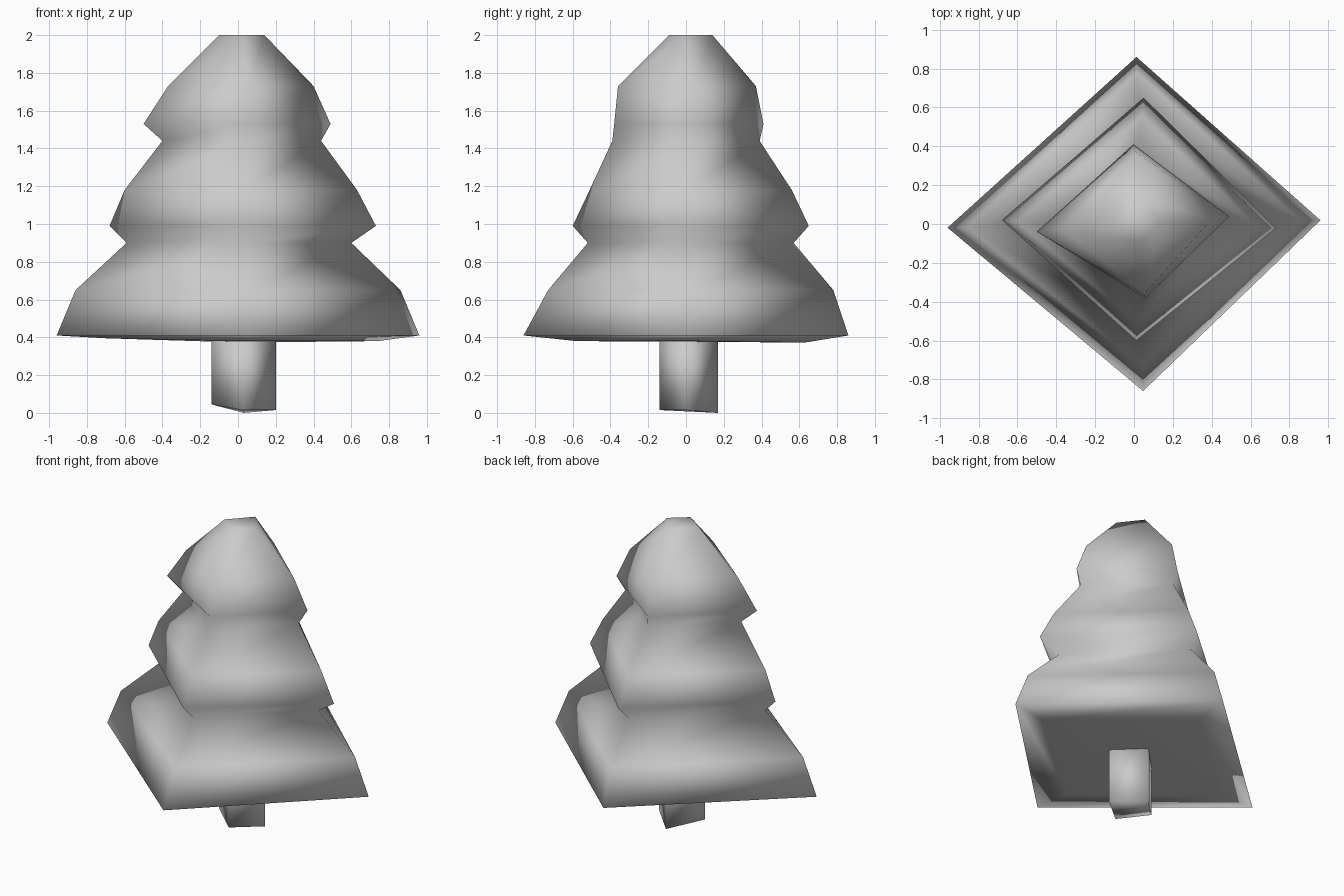
import bpy
import bmesh

cube = bpy.data.objects.get("Cube")
if cube:
    bpy.data.objects.remove(cube, do_unlink=True)

# One plain grey for the whole tree
grey = bpy.data.materials.new("plain grey")
grey.use_nodes = True
color = (0.6, 0.6, 0.6, 1)
grey.diffuse_color = color
grey.node_tree.nodes["Principled BSDF"].inputs["Base Color"].default_value = color


def corners(z, x_min, x_max, y_min, y_max, turn, tilt=0.0):
    """Four corners of a slightly turned diamond section."""
    mid = 0.03
    return [
        (x_min, x_min * turn, z + tilt),
        (mid - y_min * turn, y_min, z),
        (x_max, x_max * turn, z),
        (mid - y_max * turn, y_max, z - tilt / 2),
    ]


def loft(name, sections):
    """Skin a stack of diamond sections and cap both ends."""
    bm = bmesh.new()
    rings = [[bm.verts.new(co) for co in corners(*s)] for s in sections]
    for low, high in zip(rings, rings[1:]):
        for i in range(4):
            j = (i + 1) % 4
            bm.faces.new((low[i], low[j], high[j], high[i]))
    bm.faces.new(rings[0][::-1])
    bm.faces.new(rings[-1])
    bmesh.ops.recalc_face_normals(bm, faces=bm.faces[:])
    for face in bm.faces:
        face.smooth = True
    mesh = bpy.data.meshes.new(name)
    bm.to_mesh(mesh)
    bm.free()
    mesh.materials.append(grey)
    obj = bpy.data.objects.new(name, mesh)
    bpy.context.collection.objects.link(obj)
    return obj


# Foliage: three flared tiers, each with a lip tucked in beneath it
loft("foliage", [
    (0.38, -0.70, 0.74, -0.58, 0.63, 0.02, 0.015),
    (0.41, -0.96, 0.96, -0.86, 0.86, 0.02),
    (0.65, -0.86, 0.86, -0.73, 0.78, 0.02),
    (0.90, -0.59, 0.60, -0.52, 0.57, 0.0),
    (0.99, -0.68, 0.73, -0.60, 0.65, -0.03),
    (1.18, -0.60, 0.63, -0.51, 0.56, -0.02),
    (1.44, -0.40, 0.44, -0.39, 0.39, 0.04),
    (1.53, -0.50, 0.49, -0.38, 0.41, 0.08),
    (1.73, -0.37, 0.40, -0.36, 0.37, 0.06),
    (2.00, -0.10, 0.14, -0.09, 0.14, 0.0),
])

# Trunk: square post with an uneven foot
loft("trunk", [
    (0.015, -0.14, 0.20, -0.14, 0.17, 0.0, 0.03),
    (0.40, -0.14, 0.20, -0.14, 0.17, 0.0),
])
